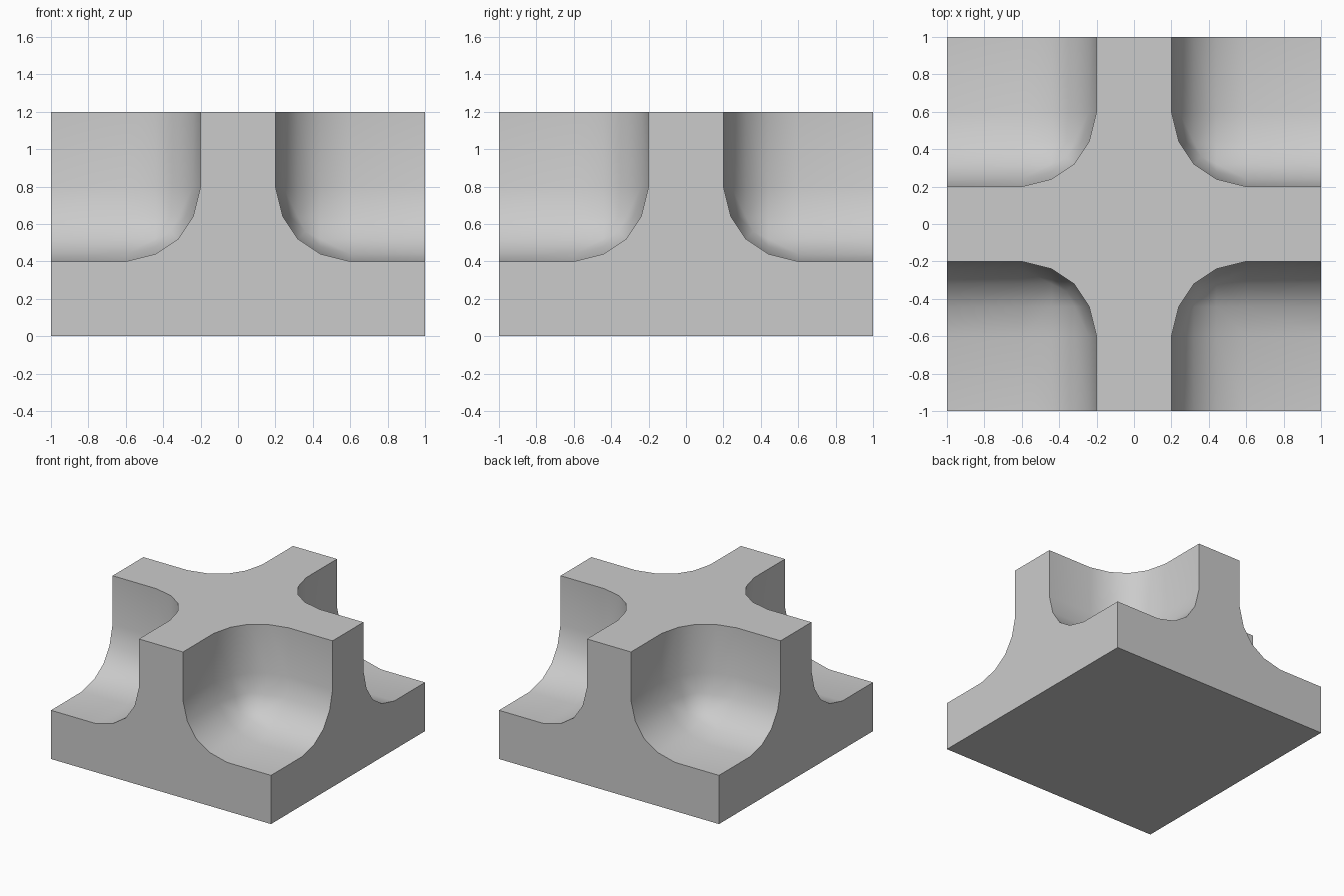
import bpy
import bmesh
from math import pi, radians
from mathutils import Matrix, Vector

default = bpy.data.objects.get("Cube")
if default:
    bpy.data.objects.remove(default, do_unlink=True)

GRID = 0.04      # all corner points sit on this grid
INNER = Vector((0.2, 0.2, 0.4))
RADIUS = 0.4

stone = bpy.data.materials.new("light_grey")
stone.use_nodes = True
grey = (0.6, 0.6, 0.6, 1)
stone.diffuse_color = grey
stone.node_tree.nodes["Principled BSDF"].inputs["Base Color"].default_value = grey


def make_object(name, bm):
    bmesh.ops.recalc_face_normals(bm, faces=bm.faces)
    mesh = bpy.data.meshes.new(name)
    bm.to_mesh(mesh)
    bm.free()
    mesh.materials.append(stone)
    obj = bpy.data.objects.new(name, mesh)
    bpy.context.collection.objects.link(obj)
    return obj


# Solid block
bm = bmesh.new()
bmesh.ops.create_cube(bm, size=1, matrix=Matrix.Translation((0, 0, 0.6)) @ Matrix.Diagonal((2, 2, 1.2, 1)))
block = make_object("cross_block", bm)

# Rounded corner cutter, repeated around the four corners
bm = bmesh.new()
bmesh.ops.create_cube(bm, size=1, matrix=Matrix.Translation(INNER + Vector((0.6, 0.6, 0.6))) @ Matrix.Scale(1.2, 4))
inner_vert = min(bm.verts, key=lambda v: (v.co - INNER).length)
bmesh.ops.bevel(bm, geom=list(inner_vert.link_edges), offset=RADIUS, offset_type='OFFSET',
                segments=4, profile=0.5, affect='EDGES')
for v in bm.verts:
    v.co = Vector([round(c / GRID) * GRID for c in v.co])
bmesh.ops.remove_doubles(bm, verts=bm.verts, dist=0.001)
corner = list(bm.verts) + list(bm.edges) + list(bm.faces)
for i in range(1, 4):
    copy = bmesh.ops.duplicate(bm, geom=corner)["geom"]
    bmesh.ops.rotate(bm, verts=[g for g in copy if isinstance(g, bmesh.types.BMVert)],
                     cent=(0, 0, 0), matrix=Matrix.Rotation(i * pi / 2, 3, 'Z'))
cutter = make_object("corner_cutter", bm)
cutter.hide_render = True

# Scoop the corners out of the block
cut = block.modifiers.new("scoops", 'BOOLEAN')
cut.operation = 'DIFFERENCE'
cut.solver = 'EXACT'
cut.object = cutter
bpy.ops.object.select_all(action='DESELECT')
block.select_set(True)
bpy.context.view_layer.objects.active = block
bpy.ops.object.modifier_apply(modifier=cut.name)
bpy.data.objects.remove(cutter, do_unlink=True)
bpy.ops.object.shade_smooth_by_angle(angle=radians(35))
